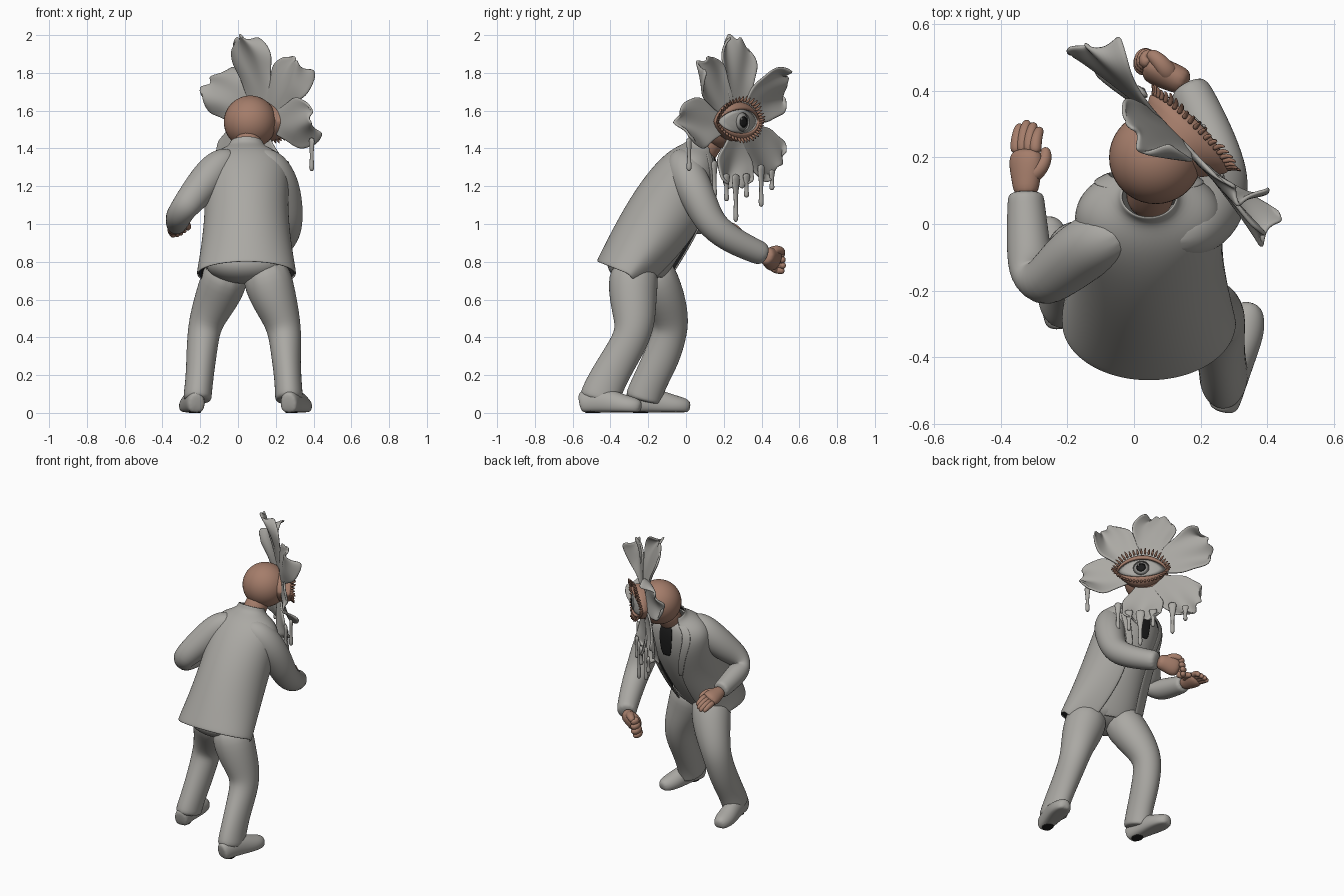
import bpy, bmesh, math, random
from mathutils import Vector as V

random.seed(4)
if "Cube" in bpy.data.objects:
    bpy.data.objects.remove(bpy.data.objects["Cube"], do_unlink=True)


def material(name, r, g, b):
    m = bpy.data.materials.new(name)
    m.use_nodes = True
    m.diffuse_color = (r, g, b, 1)
    bsdf = m.node_tree.nodes["Principled BSDF"]
    bsdf.inputs["Base Color"].default_value = (r, g, b, 1)
    bsdf.inputs["Roughness"].default_value = 0.8
    return m


CLOTH = material("warm grey", 0.405, 0.395, 0.37)
SKIN = material("clay skin", 0.375, 0.205, 0.145)
LASH = material("dark clay", 0.30, 0.155, 0.105)
IRIS = material("iris grey", 0.31, 0.305, 0.29)
BLACK = material("black", 0.012, 0.012, 0.012)


def finish(name, bm, mats, subdiv=0, thick=0, lining=0):
    bmesh.ops.recalc_face_normals(bm, faces=bm.faces)
    for f in bm.faces:
        f.smooth = True
    me = bpy.data.meshes.new(name)
    bm.to_mesh(me)
    bm.free()
    for m in mats:
        me.materials.append(m)
    ob = bpy.data.objects.new(name, me)
    bpy.context.collection.objects.link(ob)
    if thick:
        s = ob.modifiers.new("thickness", 'SOLIDIFY')
        s.thickness, s.offset, s.material_offset = thick, 0, lining
    if subdiv:
        s = ob.modifiers.new("smooth", 'SUBSURF')
        s.levels = s.render_levels = subdiv
    return ob


def loft(bm, rings, closed=True, caps=False):
    rows = [[bm.verts.new(p) for p in r] for r in rings]
    n = len(rows[0])
    for a, b in zip(rows, rows[1:]):
        for j in range(n if closed else n - 1):
            k = (j + 1) % n
            bm.faces.new((a[j], a[k], b[k], b[j]))
    if caps:
        bm.faces.new(rows[0][::-1])
        bm.faces.new(rows[-1])


def tube(name, pts, radii, mat, ref=(0, 0, 1), n=10, floor=False, subdiv=2):
    """Loft elliptical rings along a path; radii are numbers or (side, ref) pairs."""
    pts = [V(p) for p in pts]
    rings = []
    for i, p in enumerate(pts):
        t = (pts[min(i + 1, len(pts) - 1)] - pts[max(i - 1, 0)]).normalized()
        a = t.cross(V(ref)).normalized()
        b = a.cross(t)
        rx, ry = radii[i] if isinstance(radii[i], tuple) else (radii[i], radii[i])
        ring = [p + a * rx * math.cos(j * math.tau / n) + b * ry * math.sin(j * math.tau / n)
                for j in range(n)]
        if floor:
            ring = [V((q.x, q.y, max(q.z, 0.003))) for q in ring]
        rings.append(ring)
    bm = bmesh.new()
    loft(bm, rings, caps=True)
    return finish(name, bm, [mat], subdiv)


def ball(name, centre, radius, mat, scale=(1, 1, 1)):
    bm = bmesh.new()
    bmesh.ops.create_uvsphere(bm, u_segments=40, v_segments=24, radius=radius)
    for v in bm.verts:
        v.co = V(c * s for c, s in zip(v.co, scale)) + V(centre)
    return finish(name, bm, [mat])


# Torso sections: back (y, z), front (y, z), half width, front opening angle
SECTIONS = [(-.47, .80, -.13, .665, .26, .5), (-.455, .83, -.11, .70, .255, .45),
            (-.385, .97, .01, .86, .23, .32), (-.285, 1.15, .10, 1.01, .215, .32),
            (-.175, 1.30, .16, 1.15, .22, .45), (-.09, 1.38, .17, 1.26, .22, .62),
            (-.035, 1.41, .165, 1.33, .165, .8), (.01, 1.43, .15, 1.37, .09, .9),
            (.02, 1.465, .145, 1.41, .082, .9)]


def torso_point(i, phi, scale=1.0):
    by, bz, fy, fz, w, _ = SECTIONS[i]
    back, front = V((.045, by, bz)), V((.045, fy, fz))
    c, s = math.cos(phi), math.sin(phi)
    p = (back + front) / 2 + (front - back) / 2 * c * scale + V((w * s * scale, 0, 0))
    # The right front panel swings forward over the leading leg
    if i < 3:
        p.y -= .55 * (p.x - .045) * max(c, 0) * (3 - i) / 3
    return p


def torso_part(name, rows, span, steps, scale, mats, thick=0.012):
    bm = bmesh.new()
    rings = []
    for i in rows:
        a, b = span(i)
        rings.append([torso_point(i, a + (b - a) * j / steps, scale) for j in range(steps + 1)])
    loft(bm, rings, closed=False)
    return finish(name, bm, mats, 2, thick, len(mats) - 1)


gap = lambda i: SECTIONS[i][5]
torso_part("jacket", range(9), lambda i: (gap(i), math.tau - gap(i)), 24, 1, [CLOTH, BLACK])
torso_part("waistcoat", range(1, 8), lambda i: (-math.pi, math.pi), 20, .87, [CLOTH])
torso_part("necktie", range(4, 8), lambda i: (-.08 * (i - 3) - .08, .08 * (i - 3) + .08), 4, .93, [BLACK], .008)
for side, label in ((1, "left"), (-1, "right")):
    torso_part(label + "_lapel", range(3, 8),
               lambda i: (side * (gap(i) - .05), side * (gap(i) + .08 + .08 * (i - 3))), 4, 1.04, [CLOTH], .01)

# Trousers and shoes
ball("trouser_seat", (.04, -.26, .79), .2, CLOTH, (1.05, .78, .53))
LEGS = {"left": ([(.13, -.27, .8), (.175, -.285, .64), (.235, -.27, .49), (.25, -.285, .4), (.255, -.35, .29),
                  (.265, -.42, .17), (.27, -.455, .085), (.27, -.46, .06)],
                 [(.135, .14), (.135, .135), (.1, .115), (.09, .1), (.08, .1), (.074, .105), (.077, .112), (.075, .11)]),
        "right": ([(-.04, -.22, .8), (-.095, -.13, .64), (-.17, -.075, .49), (-.185, -.09, .4), (-.195, -.13, .29),
                   (-.205, -.19, .17), (-.215, -.225, .085), (-.215, -.23, .06)],
                  [(.13, .14), (.13, .125), (.095, .1), (.088, .095), (.082, .1), (.076, .095), (.078, .1), (.075, .095)])}
SHOES = {"left": (V((.265, -.56, 0)), V((.27, 1, 0))), "right": (V((-.22, -.31, 0)), V((-.13, 1, 0)))}
for label, (path, radii) in LEGS.items():
    tube(label + "_trouser_leg", path, radii, CLOTH, ref=(0, 1, 0), n=12)
    heel, d = SHOES[label]
    d.normalize()
    shape = [(0, .04, .045, .045), (.02, .05, .05, .055), (.09, .054, .06, .065), (.17, .06, .05, .06),
             (.24, .066, .038, .045), (.3, .056, .032, .036), (.335, .028, .024, .02)]
    tube(label + "_shoe", [heel + d * s + V((0, 0, z)) for s, _, z, _ in shape],
         [(w, h + .015) for _, w, _, h in shape], CLOTH, n=12, floor=True)
    tube(label + "_heel", [heel + d * .07 + V((0, 0, z)) for z in (0, .001, .009, .01)],
         [(.034, .045)] * 4, BLACK, ref=(0, 1, 0), subdiv=1)

# Arms
tube("left_sleeve", [(.08, -.04, 1.365), (.16, -.02, 1.325), (.215, .02, 1.235), (.25, .07, 1.13), (.262, .115, 1.03),
                     (.26, .17, .965), (.232, .26, .905), (.18, .38, .85), (.157, .42, .836)],
     [.05, .095, .105, .095, .086, .08, .074, .066, .062], CLOTH, ref=(1, 0, 0), n=12)
tube("right_sleeve", [(-.01, -.02, 1.365), (-.085, -.04, 1.325), (-.15, -.075, 1.25), (-.22, -.135, 1.165),
                      (-.285, -.19, 1.085), (-.312, -.14, 1.045), (-.32, -.03, 1.02), (-.325, .07, 1.0), (-.325, .1, .997)],
     [.05, .09, .1, .09, .078, .073, .066, .058, .054], CLOTH, ref=(1, 0, 0), n=12)


def hand(label, wrist, direction, side, curl, seg, thumb, bulk, spread):
    wrist, d, s = V(wrist), V(direction).normalized(), V(side).normalized()
    down = d.cross(s).normalized()
    if down.z > 0:
        down = -down
    tube(label + "_palm", [wrist - d * .03, wrist + d * .02, wrist + d * .07, wrist + d * .12],
         [(.036 * bulk, .032 * bulk), (.042 * bulk, .034 * bulk), (.054 * bulk, .036 * bulk), (.046 * bulk, .03 * bulk)],
         SKIN, ref=down)
    for k in range(4):
        p = wrist + d * .1 + s * (k - 1.5) * spread
        pts, angle = [p], 0
        for _ in range(3):
            p = p + (d * math.cos(angle) + down * math.sin(angle)) * seg * (1 - .12 * abs(k - 1.3))
            pts.append(p)
            angle += curl * (1 + .15 * k)
        tube(f"{label}_finger_{k + 1}", pts, [r * bulk for r in (.019, .019, .017, .013)], SKIN, ref=s, n=8)
    p = wrist + d * .025
    tube(label + "_thumb", [p, p + s * thumb * .045 + d * .025, p + s * thumb * .06 + d * .065 + down * .02,
                            p + s * thumb * .05 + d * .1 + down * .03],
         [r * bulk for r in (.028, .025, .02, .014)], SKIN, ref=down, n=8)


hand("left", (.138, .432, .828), (-.88, .36, -.18), (.1, .25, 1), 1.15, .038, 1, 1.3, .028)
hand("right", (-.325, .11, .99), (0, 1, -.1), (1, 0, .5), .28, .04, 1, 1.1, .021)

# Head, with a local frame whose N axis points out of the eye
HEAD = V((.065, .2, 1.54))
U, N, Z = V((-.7071, .7071, 0)), V((.7071, .7071, 0)), V((0, 0, 1))
at = lambda u, v, n: HEAD + U * u + Z * v + N * n
ball("head", HEAD, .14, SKIN)
tube("neck", [(.045, .06, 1.32), (.05, .1, 1.4), (.06, .16, 1.48)], [.08, .075, .08], SKIN, ref=(0, 1, 0))


# Petals: narrow at the root, broad and blunt at the tip, with a ruffled, twisted rim
def petal(name, degrees, length, width, lean, phase, twist):
    a = math.radians(degrees)
    bm, rings = bmesh.new(), []
    for i in range(17):
        t = i / 16
        w = width * (.4 + .6 * math.sin(math.pi / 2 * min(1, t / .7))) * math.sqrt(1 - .7 * t ** 8)
        row = []
        for j in range(17):
            s = j / 8 - 1
            edge = 1 - .07 * t * s * s + .03 * t ** 4 * (math.sin(8 * s + phase) - 1)
            r = (.09 + (length - .09) * t) * edge
            n = .09 + (lean - .05) * t * t - .05 * t * (1 - s * s) + twist * s * t * t
            n += .02 * t * t * math.sin(5 * s + phase + 3 * t)
            x = s * w * (1 + .05 * math.sin(11 * t + phase))
            row.append(at(r * math.cos(a) - x * math.sin(a), r * math.sin(a) + x * math.cos(a), n))
        rings.append(row)
    loft(bm, rings, closed=False)
    finish(name, bm, [CLOTH], 1, .014)


PETALS = [("top", 81, .475, .135, .0, 0, 0), ("upper_left", 130, .43, .125, .1, 1, .03),
          ("left", 181, .42, .135, .07, 2, .05), ("bottom", 266, .36, .135, .1, 3.4, .02),
          ("lower_right", -38, .42, .14, .08, 4, .02), ("upper_right", 28, .465, .135, .08, 5, .06)]
for name, *shape in PETALS:
    petal(name + "_petal", *shape)

# Drips hanging below the lower petals: u, top, bottom, n, root width
DRIPS = [(-.36, -.08, -.26, .1, .025), (-.17, -.2, -.4, .1, .03), (-.1, -.27, -.42, .12, .035),
         (-.03, -.27, -.53, .12, .04), (.05, -.27, -.4, .12, .035), (.17, -.22, -.45, .11, .035),
         (.25, -.25, -.36, .11, .03)]
for k, (u, top, low, n, root) in enumerate(DRIPS):
    tube(f"petal_drip_{k + 1}", [at(u, top + (low - top) * t, n) for t in (0, .25, .6, .82, .95, 1)],
         [(root, .012), (root * .65, .012), .009, .015, .015, .006], CLOTH, ref=N, n=8, subdiv=1)

# Eye: almond eyeball, lids and lashes on a shared curved surface
EU = -.02
bulge = lambda u, v: .165 - 1.9 * u * u - 2.5 * v * v


def almond(a, wide, high, lift=0):
    u, v = wide * math.cos(a), high * math.sin(a) * abs(math.sin(a)) ** .35
    return at(EU + u, v + .003, bulge(u, v) + lift)


ANGLES = [j * math.tau / 48 for j in range(48)]
bm = bmesh.new()
loft(bm, [[almond(a, .155 * k, .068 * k) for a in ANGLES] for k in (.02, .4, .7, 1)], caps=True)
finish("eyeball", bm, [CLOTH])
bm = bmesh.new()
loft(bm, [[almond(a, w, h, n) for a in ANGLES] for w, h, n in
          ((.148, .062, -.01), (.15, .064, .014), (.16, .077, .016), (.165, .094, .008), (.162, .11, -.004), (.115, .1, -.09))])
finish("eyelids", bm, [SKIN], 1)
for name, radius, lift, mat in (("iris", .05, .003, IRIS), ("pupil", .029, .006, BLACK)):
    bm = bmesh.new()
    loft(bm, [[at(EU + radius * k * math.cos(a), radius * k * math.sin(a),
                  bulge(radius * k, 0) + lift) for a in ANGLES] for k in (.02, .5, 1)], caps=True)
    finish(name, bm, [mat])
ball("eye_glint", at(EU - .016, .016, .17), .008, CLOTH, (.6, .6, 1))
for k in range(44):
    a = k * math.tau / 44
    upper = a < math.pi
    size = (.036 if upper else .026) * random.uniform(.8, 1.15)
    root, out = almond(a, .155, .105 if upper else .09, .004), U * math.cos(a) + Z * math.sin(a)
    tube(f"eyelash_{k + 1}", [root, root + (out * .5 + N) * size * .6, root + (out + N * .8) * size],
         [.011, .009, .003], LASH, ref=(.5, .5, .1), n=6, subdiv=1)
